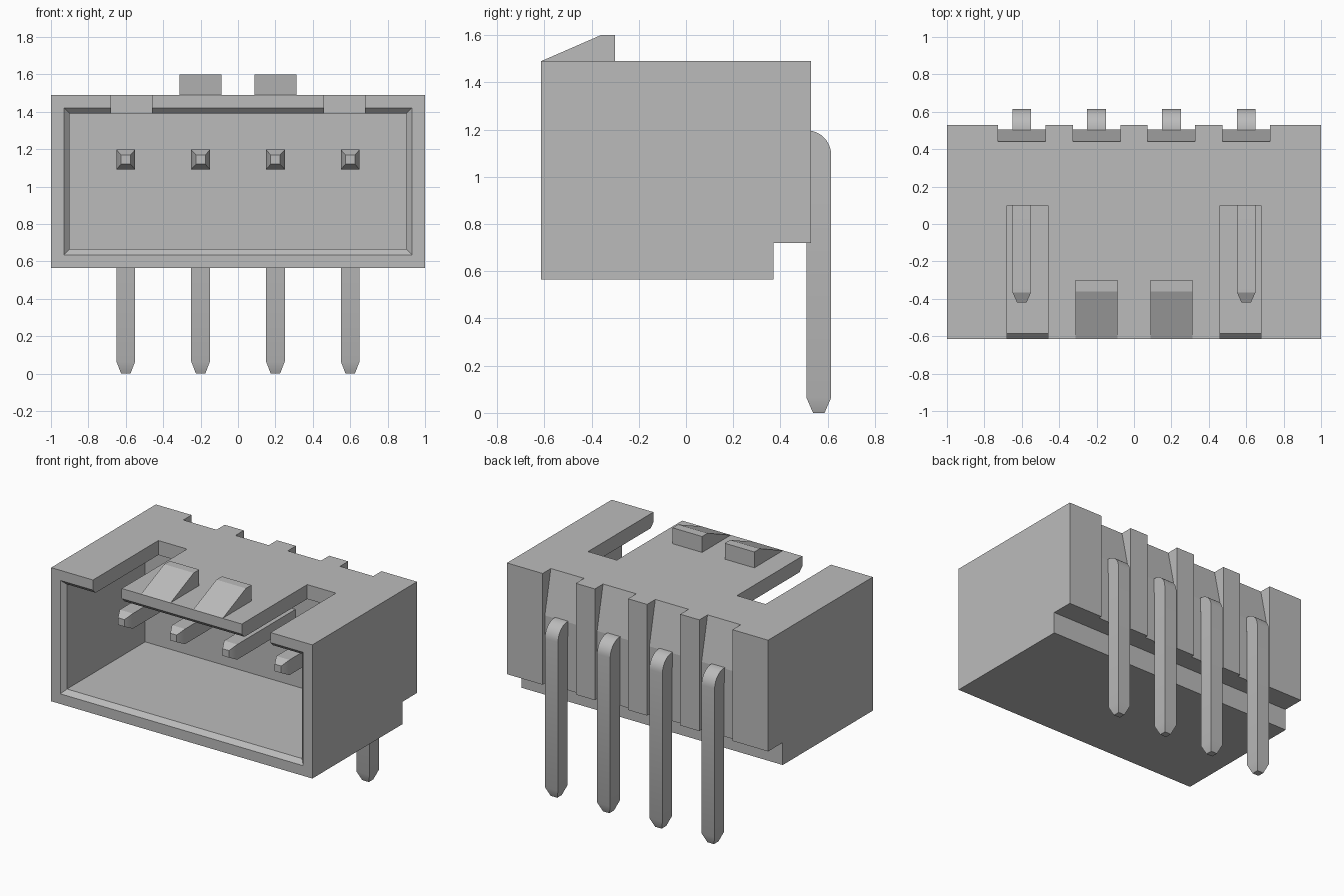
import bpy, bmesh, math

cube = bpy.data.objects.get("Cube")
if cube:
    bpy.data.objects.remove(cube, do_unlink=True)

grey = bpy.data.materials.new("plain grey")
grey.use_nodes = True
grey.diffuse_color = (0.5, 0.5, 0.5, 1)
grey.node_tree.nodes["Principled BSDF"].inputs["Base Color"].default_value = (0.5, 0.5, 0.5, 1)


def loft(name, rings):
    """Closed solid skinned through matching rings of points."""
    bm = bmesh.new()
    loops = [[bm.verts.new(p) for p in ring] for ring in rings]
    n = len(loops[0])
    for a, b in zip(loops, loops[1:]):
        for i in range(n):
            j = (i + 1) % n
            bm.faces.new((a[i], a[j], b[j], b[i]))
    bm.faces.new(loops[0])
    bm.faces.new(loops[-1])
    bmesh.ops.remove_doubles(bm, verts=bm.verts, dist=1e-5)
    bmesh.ops.recalc_face_normals(bm, faces=bm.faces)
    mesh = bpy.data.meshes.new(name)
    bm.to_mesh(mesh)
    bm.free()
    mesh.materials.append(grey)
    obj = bpy.data.objects.new(name, mesh)
    bpy.context.collection.objects.link(obj)
    return obj


def prism(name, x0, x1, profile):
    """Side profile of (y, z) points extruded along x."""
    return loft(name, [[(x, y, z) for y, z in profile] for x in (x0, x1)])


def cut(target, cutter):
    cutter.hide_render = True
    mod = target.modifiers.new("cut", "BOOLEAN")
    mod.operation = "DIFFERENCE"
    mod.solver = "EXACT"
    mod.object = cutter
    bpy.context.view_layer.objects.active = target
    bpy.ops.object.modifier_apply(modifier=mod.name)
    bpy.data.objects.remove(cutter, do_unlink=True)


PIN_X = (-0.6, -0.2, 0.2, 0.6)

# Housing with the stepped lower rear edge
housing = prism("housing", -1, 1, [(-0.615, 0.565), (0.37, 0.565), (0.37, 0.72),
                                   (0.53, 0.72), (0.53, 1.49), (-0.615, 1.49)])

# Front cavity with a chamfered mouth: (y, outward growth)
cavity = []
for y, g in ((-0.645, 0.06), (-0.585, 0), (0.27, 0)):
    x, lo, hi = 0.9 + g, 0.665 - g, 1.39 + g
    cavity.append([(-x, y, lo), (x, y, lo), (x, y, hi), (-x, y, hi)])
cut(housing, loft("cavity_cutter", cavity))

# Two slots in the top wall
for s in (-1, 1):
    cut(housing, prism("slot_cutter", s * 0.46, s * 0.68,
                       [(-0.7, 1.3), (0.1, 1.3), (0.1, 1.6), (-0.7, 1.6)]))

# Rear grooves, sloping inward above the pins
for x in PIN_X:
    cut(housing, prism("groove_cutter", x - 0.127, x + 0.127,
                       [(0.505, 0.6), (0.505, 1.19), (0.44, 1.49), (0.44, 1.6),
                        (0.6, 1.6), (0.6, 0.6)]))

# Locking ramps on top
for name, x in (("right_locking_ramp", -0.2), ("left_locking_ramp", 0.2)):
    prism(name, x - 0.113, x + 0.113,
          [(-0.615, 1.489), (-0.36, 1.6), (-0.30, 1.6), (-0.30, 1.489)])

# Bent square pins: pairs of inner and outer (y, z) points with a half width
T, Y, Z = 0.105, 0.51, 1.092
sections = [((-0.42, Z + 0.028), (-0.42, Z + T - 0.028), 0.025),
            ((-0.365, Z), (-0.365, Z + T), 0.05)]
for i in range(11):
    a = math.pi / 2 * (1 - i / 10)
    sections.append(((Y, Z), (Y + T * math.cos(a), Z + T * math.sin(a)), 0.05))
sections += [((Y, 0.065), (Y + T, 0.065), 0.05),
             ((Y + 0.028, 0), (Y + T - 0.028, 0), 0.025)]

for n, x in enumerate(PIN_X, 1):
    pin = loft(f"pin_{n}", [[(x - w, *a), (x + w, *a), (x + w, *b), (x - w, *b)]
                            for a, b, w in sections])
    bpy.ops.object.select_all(action="DESELECT")
    pin.select_set(True)
    bpy.context.view_layer.objects.active = pin
    bpy.ops.object.shade_smooth_by_angle(angle=math.radians(25))
